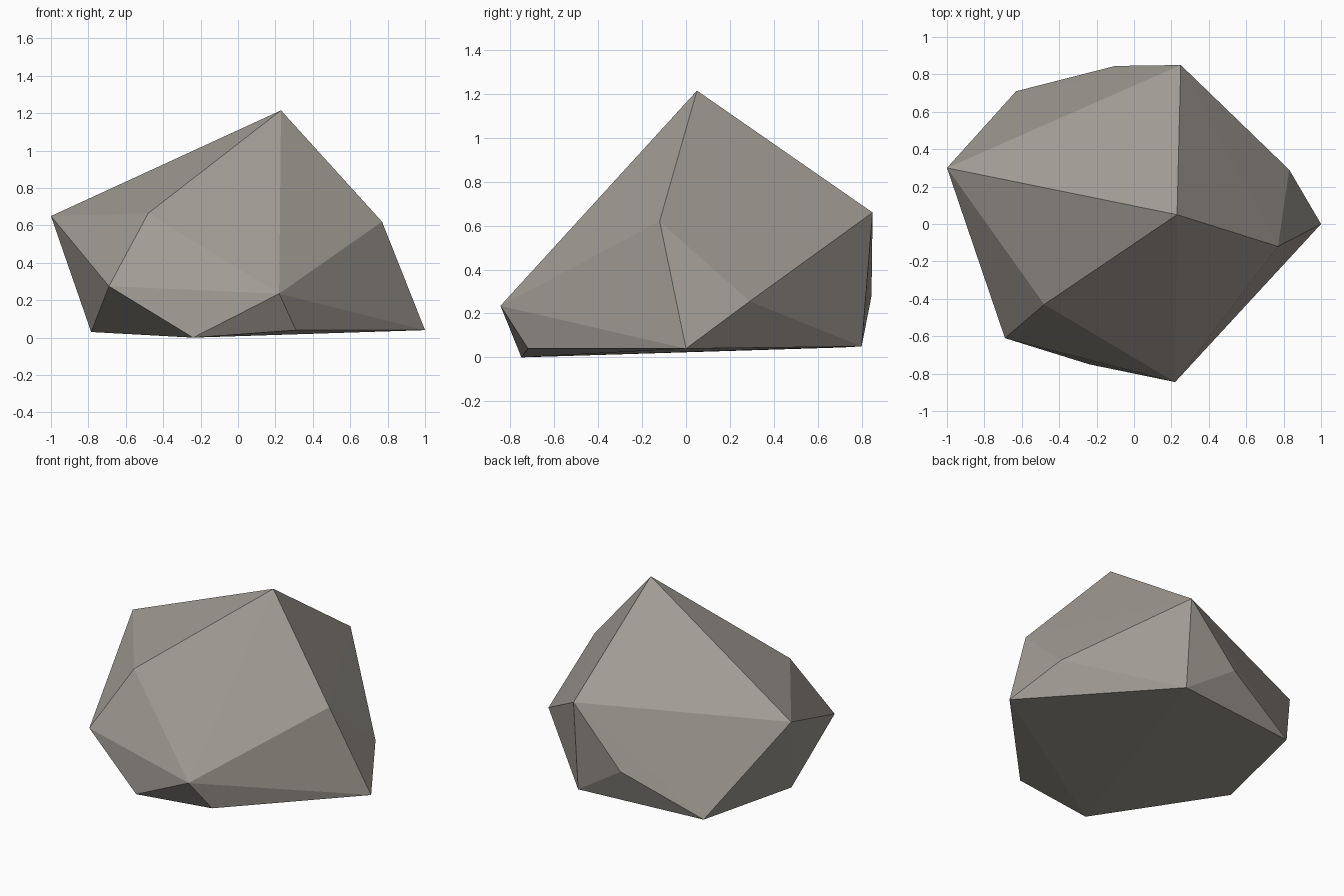
import bpy, bmesh

if "Cube" in bpy.data.objects:
    bpy.data.objects.remove(bpy.data.objects["Cube"])

# Corner points of the faceted boulder, from base ring to peak
base = [(1.0, 0.0, 0.04), (0.31, -0.72, 0.04), (-0.24, -0.75, 0.0),
        (-0.785, -0.01, 0.03), (-0.63, 0.71, 0.045), (0.25, 0.80, 0.05)]
belly = [(0.22, -0.845, 0.235), (-0.69, -0.61, 0.275),
         (-0.10, 0.845, 0.28), (0.83, 0.29, 0.255)]
shoulder = [(-1.0, 0.30, 0.65), (-0.48, -0.43, 0.665),
            (0.77, -0.12, 0.62), (0.25, 0.85, 0.66)]
peak = [(0.23, 0.05, 1.215)]

# Wrap the points in a convex skin
bm = bmesh.new()
for p in base + belly + shoulder + peak:
    bm.verts.new(p)
bmesh.ops.convex_hull(bm, input=bm.verts[:])
bmesh.ops.recalc_face_normals(bm, faces=bm.faces[:])

mesh = bpy.data.meshes.new("boulder")
bm.to_mesh(mesh)
bm.free()
boulder = bpy.data.objects.new("boulder", mesh)
bpy.context.collection.objects.link(boulder)

# Plain warm grey stone
stone = bpy.data.materials.new("warm grey stone")
stone.diffuse_color = (0.35, 0.325, 0.29, 1.0)
stone.use_nodes = True
stone.node_tree.nodes["Principled BSDF"].inputs["Base Color"].default_value = stone.diffuse_color
mesh.materials.append(stone)
